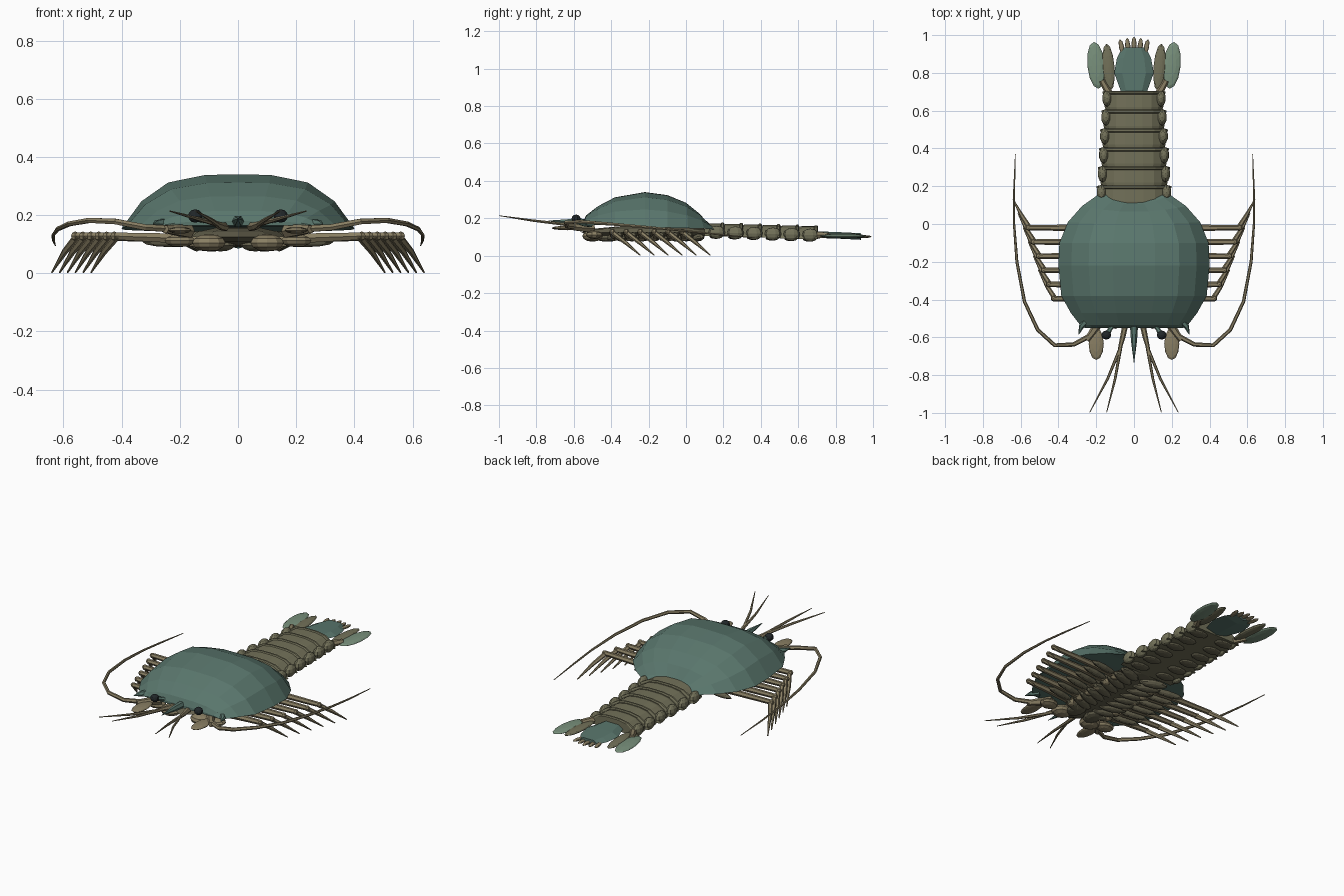
import bpy, bmesh, math
from mathutils import Vector, Matrix

if "Cube" in bpy.data.objects:
    bpy.data.objects.remove(bpy.data.objects["Cube"])


def mat(name, col):
    m = bpy.data.materials.new(name)
    m.diffuse_color = (*col, 1)
    m.use_nodes = True
    m.node_tree.nodes["Principled BSDF"].inputs["Base Color"].default_value = m.diffuse_color
    return m


TEAL = mat("teal_shell", (0.10, 0.18, 0.15))
FIN = mat("pale_fin", (0.19, 0.28, 0.20))
OLIVE = mat("olive_tail", (0.17, 0.165, 0.10))
TAN = mat("tan_limb", (0.25, 0.21, 0.125))
DARK = mat("dark_gill", (0.13, 0.12, 0.075))
EYE = mat("eye_black", (0.015, 0.02, 0.022))


def finish(name, bm, m):
    bmesh.ops.recalc_face_normals(bm, faces=bm.faces)
    me = bpy.data.meshes.new(name)
    bm.to_mesh(me)
    bm.free()
    me.materials.append(m)
    ob = bpy.data.objects.new(name, me)
    bpy.context.collection.objects.link(ob)
    return ob


def loft(name, rings, m):
    """Closed skin over equal-length rings of points."""
    bm = bmesh.new()
    vs = [[bm.verts.new(p) for p in r] for r in rings]
    n = len(vs[0])
    for a, b in zip(vs, vs[1:]):
        for i in range(n):
            j = (i + 1) % n
            bm.faces.new((a[i], a[j], b[j], b[i]))
    bm.faces.new(vs[0])
    bm.faces.new(vs[-1])
    return finish(name, bm, m)


def tube(name, pts, radii, m, sides=6):
    """Tapered rod along a path."""
    pts = [Vector(p) for p in pts]
    rings = []
    for i, p in enumerate(pts):
        d = (pts[min(i + 1, len(pts) - 1)] - pts[max(i - 1, 0)]).normalized()
        u = d.cross(Vector((0, 0, 1))).normalized()
        v = u.cross(d)
        rings.append([p + radii[i] * (u * math.cos(k * math.tau / sides) + v * math.sin(k * math.tau / sides))
                      for k in range(sides)])
    return loft(name, rings, m)


def blob(name, c, r, m, rz=0, rx=0, seg=10, rows=6):
    """Stretched ball, turned about z and tilted about x."""
    bm = bmesh.new()
    M = (Matrix.Translation(c) @ Matrix.Rotation(rz, 4, 'Z') @ Matrix.Rotation(rx, 4, 'X')
         @ Matrix.Diagonal((*r, 1)))
    bmesh.ops.create_uvsphere(bm, u_segments=seg, v_segments=rows, radius=1, matrix=M)
    return finish(name, bm, m)


# Carapace: arch sections from front to back (y, half width, edge z, top z, rear sweep)
ARCH = [(1, 0), (.83, .5), (.6, .85), (.28, .99), (0, 1)]
ARCH += [(-u, v) for u, v in ARCH[-2::-1]]
SECT = [(-.55, .26, .165, .18, 0), (-.535, .285, .165, .215, 0), (-.47, .335, .165, .265, 0),
        (-.38, .385, .16, .312, 0), (-.22, .40, .155, .34, 0), (-.1, .395, .15, .324, 0),
        (0, .35, .147, .283, .01), (.065, .275, .145, .23, .03), (.105, .19, .14, .175, .05)]
loft("carapace", [[(w * u, y + s * u * u, e + (t - e) * v) for u, v in ARCH]
                  for y, w, e, t, s in SECT], TEAL)
tube("rostrum", [(0, -.53, .178), (0, -.62, .182), (0, -.735, .187)], [.022, .016, .001], TEAL)
blob("thorax", (0, -.2, .125), (.17, .36, .035), DARK)

# Abdomen: six overlapping rings, each with a raised rear rim and side lobes
for i in range(6):
    y0 = .1 + i * .1
    w = .19 - i * .006
    top, bot = .175 - i * .003, .105 - i * .003

    def section(y, k):
        return [(w * k * u, y, bot + (top - bot) * k * v) for u, v in ARCH]
    loft(f"abdomen_segment_{i+1}", [section(y0, .93), section(y0 + .02, .97), section(y0 + .08, .97),
                                    section(y0 + .1, .93)], OLIVE)
    loft(f"segment_rim_{i+1}", [section(y0 + .085, .96), section(y0 + .09, 1.04), section(y0 + .1, 1.04),
                                section(y0 + .105, .96)], OLIVE)
    for s in (-1, 1):
        blob(f"side_lobe_{i+1}", (s * (w - .018), y0 + .065, bot + .02), (.026, .045, .035), OLIVE)
        blob(f"swimmeret_{i+1}", (s * .09, y0 + .06, bot - .003), (.06, .035, .012), DARK)

# Tail fan: telson plate, rear spines and paired fins
TEL = [(.065, .69), (.105, .8), (.09, .88), (.06, .935)]
loft("telson", [[(-w, y, .112 - d), (-w * .6, y, .13 - d), (w * .6, y, .13 - d), (w, y, .112 - d), (0, y, .095 - d)]
                for (w, y), d in zip(TEL, (0, .003, .007, .01))], TEAL)
for k in range(-2, 3):
    x = k * .033
    blob("telson_spine", (x, .95 - abs(x) * .2, .102), (.014, .042, .008), TAN, rz=-x * 3, seg=8)
for s in (-1, 1):
    blob("outer_tail_fin", (s * .2, .84, .105), (.047, .125, .012), FIN, rz=-s * .1, seg=12)
    blob("inner_tail_fin", (s * .135, .83, .108), (.032, .125, .012), OLIVE, rz=-s * .08, seg=12)
    tube("fin_stalk", [(s * .12, .67, .11), (s * .17, .76, .11)], [.022, .016], TAN)

for s in (-1, 1):
    # Walking legs
    for i in range(6):
        f = i / 5
        y = -.395 + .375 * f
        kx = .425 + .135 * f
        tube(f"leg_upper_{i+1}", [(s * .12, y + .01, .105), (s * .26, y, .122), (s * kx, y, .128)],
             [.021, .018, .014], TAN)
        tube(f"leg_lower_{i+1}", [(s * (kx - .01), y - .005, .13), (s * (kx + .035), y + .065, .075),
                                  (s * (kx + .08), y + .15, .003)], [.014, .011, .003], TAN)
        blob(f"leg_joint_{i+1}", (s * kx, y, .128), (.016,) * 3, TAN, seg=6, rows=4)
        blob(f"hip_{i+1}", (s * .13, y + .01, .1), (.028, .024, .022), TAN, seg=8)
        blob(f"leg_branch_{i+1}", (s * .23, y + .035, .108), (.1, .02, .018), DARK, rz=s * .15, seg=8)
    # Gill plates under the body
    for i in range(9):
        blob(f"gill_plate_{i+1}", (s * .085, -.4 + i * .058, .097), (.085, .027, .02), DARK, rz=s * .3, rx=.3)
    # Mouthparts
    blob("jaw", (s * .1, -.5, .105), (.06, .055, .03), TAN)
    blob("outer_jaw", (s * .2, -.49, .112), (.055, .045, .022), TAN)
    blob("feeding_palp", (s * .06, -.42, .095), (.05, .07, .02), DARK)
    # Eyes
    tube("eye_stalk", [(s * .09, -.51, .175), (s * .125, -.555, .185), (s * .145, -.585, .197)],
         [.013, .011, .016], TEAL)
    blob("eye", (s * .147, -.588, .197), (.026, .024, .023), EYE)
    # Corner spine of the shell
    tube("cheek_spine", [(s * .25, -.51, .17), (s * .28, -.545, .17), (s * .292, -.585, .17)],
         [.02, .014, .001], TEAL)
    # Antennae and their scales
    blob("antenna_scale", (s * .2, -.635, .148), (.04, .085, .012), TAN, seg=12)
    tube("antenna_base", [(s * .17, -.5, .145), (s * .22, -.575, .15), (s * .25, -.615, .152)],
         [.026, .02, .015], TAN)
    tube("long_antenna", [(s * .22, -.585, .152), (s * .32, -.638, .158), (s * .42, -.642, .178), (s * .51, -.56, .182),
                          (s * .58, -.41, .17), (s * .62, -.2, .152), (s * .635, 0, .132), (s * .635, .17, .114),
                          (s * .628, .37, .095)], [.014, .012, .011, .01, .009, .008, .006, .005, .002], TAN)
    # Antennules with two whips each
    tube("antennule_base", [(s * .045, -.53, .16), (s * .06, -.6, .163), (s * .075, -.66, .17)],
         [.016, .014, .01], TAN)
    for tx, mx in ((.235, .14), (.145, .1)):
        tube("antennule_whip", [(s * .07, -.65, .168), (s * mx, -.82, .188), (s * tx, -.998, .214)],
             [.009, .007, .002], TAN)
